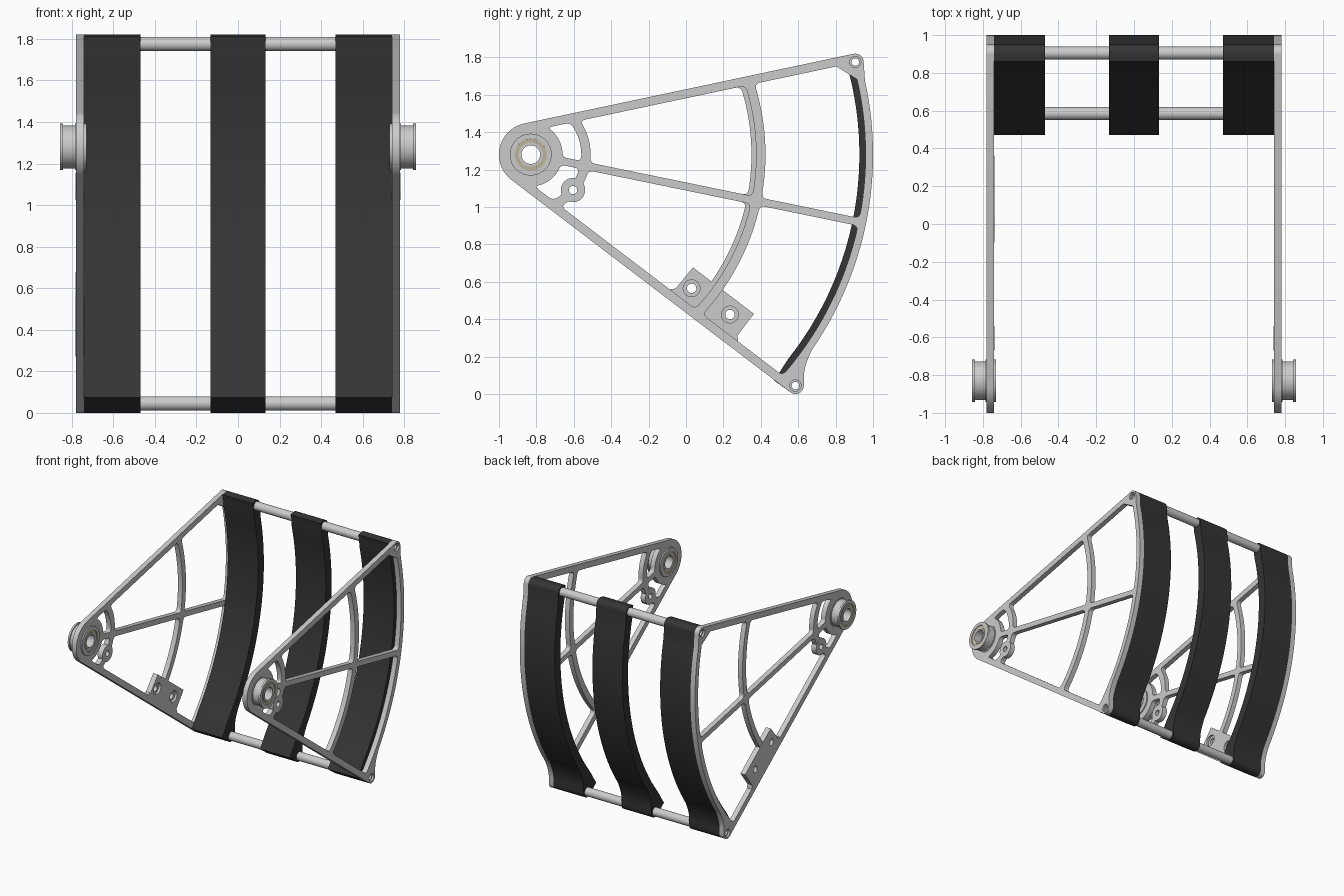
import bpy, bmesh
from math import sin, cos, asin, radians
from mathutils import Matrix, Vector

if "Cube" in bpy.data.objects:
    bpy.data.objects.remove(bpy.data.objects["Cube"])

# Key layout in the side plane (y, z)
PIVOT, TOP, LOW = Vector((-0.83, 1.28)), Vector((0.905, 1.775)), Vector((0.585, 0.045))
A_TOP, A_LOW, A_MID = 11.95, -37.3, -11.6      # bar directions in degrees
HUB_R, ROD_R, OUT_R = 0.17, 0.045, 1.83

black = bpy.data.materials.new("black_strap")
black.diffuse_color = (0.035, 0.035, 0.035, 1)
black.use_nodes = True
black.node_tree.nodes["Principled BSDF"].inputs["Base Color"].default_value = black.diffuse_color
tan = bpy.data.materials.new("tan_bushing")
tan.diffuse_color = (0.50, 0.45, 0.32, 1)
tan.use_nodes = True
tan.node_tree.nodes["Principled BSDF"].inputs["Base Color"].default_value = tan.diffuse_color


def pol(r, a, c=PIVOT):
    return c + Vector((cos(a), sin(a))) * r


def arc(c, r, a0, a1, n=16):
    return [pol(r, radians(a0 + (a1 - a0) * i / n), c) for i in range(n + 1)]


def circle(c, r, n=40):
    return arc(c, r, 0, 360, n)[:-1]


def bezier(p, q, s, n=6):
    return [p * (1 - t) ** 2 + q * 2 * t * (1 - t) + s * t * t for t in (i / n for i in range(n + 1))]


def extrude(name, loops, x0, x1, mat=None):
    """Fill side-plane loops (inner ones are holes) and extrude from x0 to x1."""
    cu = bpy.data.curves.new(name, 'CURVE')
    cu.dimensions, cu.fill_mode, cu.extrude = '2D', 'BOTH', abs(x1 - x0) / 2
    for loop in loops:
        sp = cu.splines.new('POLY')
        sp.points.add(len(loop) - 1)
        for pt, p in zip(sp.points, loop):
            pt.co = (p[0], p[1], 0, 1)
        sp.use_cyclic_u = True
    tmp = bpy.data.objects.new(name + "_curve", cu)
    me = bpy.data.meshes.new_from_object(tmp)
    bpy.data.objects.remove(tmp)
    me.transform(Matrix(((0, 0, 1, (x0 + x1) / 2), (1, 0, 0, 0), (0, 1, 0, 0), (0, 0, 0, 1))))
    bm = bmesh.new()
    bm.from_mesh(me)
    bmesh.ops.remove_doubles(bm, verts=bm.verts, dist=1e-5)
    bmesh.ops.recalc_face_normals(bm, faces=bm.faces)
    bm.to_mesh(me)
    bm.free()
    me.name = name
    me.materials.clear()
    if mat:
        me.materials.append(mat)
    ob = bpy.data.objects.new(name, me)
    bpy.context.collection.objects.link(ob)
    return ob


# Bar inner edges as an angle at a given radius from the pivot
def edge_top(r): return radians(A_TOP) + asin(0.123 / r)
def edge_low(r): return radians(A_LOW) - asin(0.123 / r)
def spoke_up(r): return radians(A_MID) + asin(0.021 / r)
def spoke_dn(r): return radians(A_MID) - asin(0.021 / r)


def window(r1, r2, lo, hi, f, chamfer=False):
    """Rounded opening between two arcs and two bars."""
    def corner(r, fn, sr, sa, cut=None):
        g = cut or f
        on_arc, on_bar = pol(r, fn(r) + sa * g / r), pol(r + sr * g, fn(r + sr * g))
        ctrl = (on_arc + on_bar) / 2 if cut else pol(r, fn(r))
        return bezier(on_arc, ctrl, on_bar)

    def span(r, a, b, n=24):
        return [pol(r, a + (b - a) * i / n) for i in range(1, n)]
    big = 0.09 if chamfer else None
    g = big or f
    return (corner(r2, lo, -1, 1)[::-1]
            + span(r2, lo(r2) + f / r2, hi(r2) - g / r2)
            + corner(r2, hi, -1, -1, big)
            + corner(r1, hi, 1, -1)[::-1]
            + span(r1, hi(r1) - f / r1, lo(r1) + f / r1)
            + corner(r1, lo, 1, 1))


# Curved outer edge shared by plates and straps, from lower rod to upper rod
rim = (arc(LOW, ROD_R, A_LOW - 90, 0, 14)
       + bezier(LOW + Vector((ROD_R, 0.04)), Vector((0.628, 0.15)), pol(OUT_R, radians(-34.5)))
       + arc(PIVOT, OUT_R, -34, 12.5, 48)
       + arc(TOP, ROD_R, 0, A_TOP + 90, 10))
outline = rim + arc(PIVOT, HUB_R, A_TOP + 90, A_LOW + 270, 32)
boss = pol(0.295, radians(-40))

for side, s, ra, rb in (("left", -1, 1.18, 1.225), ("right", 1, 1.205, 1.255)):
    # Side plate with windows, pivot bore and rod holes
    holes = [window(0.32, ra, spoke_up, edge_top, 0.03),
             window(rb, 1.79, spoke_up, edge_top, 0.03, True),
             window(0.32, ra, edge_low, spoke_dn, 0.03),
             window(rb, 1.79, edge_low, spoke_dn, 0.03),
             window(0.17, 0.27, spoke_up, edge_top, 0.025),
             window(0.17, 0.27, edge_low, spoke_dn, 0.025),
             circle(PIVOT, 0.09), circle(TOP, 0.03), circle(LOW, 0.03), circle(boss, 0.022)]
    extrude(side + "_plate", [outline] + holes, s * 0.74, s * 0.78)
    extrude(side + "_stop_boss", [circle(boss, 0.065), circle(boss, 0.022)], s * 0.739, s * 0.781)
    # Flanged pivot hub with bushing insert
    for part, x0, x1, r in (("inner_flange", 0.73, 0.785, 0.112), ("hub_barrel", 0.785, 0.842, 0.103),
                            ("outer_flange", 0.842, 0.857, 0.112)):
        extrude(f"{side}_{part}", [circle(PIVOT, r, 48), circle(PIVOT, 0.085, 48)], s * x0, s * x1)
    extrude(side + "_bushing", [circle(PIVOT, 0.085), circle(PIVOT, 0.065)], s * 0.735, s * 0.851, tan)
    extrude(side + "_sleeve", [circle(PIVOT, 0.065), circle(PIVOT, 0.05)], s * 0.732, s * 0.855)

# Bolt bracket on the left plate, with counterbored holes
u = Vector((cos(radians(A_LOW)), sin(radians(A_LOW))))
v = Vector((-u.y, u.x))
block = [PIVOT + u * a + v * b for a, b in
         ((1.02, -0.13), (1.05, -0.10), (1.055, 0.046), (1.465, 0.046), (1.465, -0.10), (1.495, -0.13))]
bolts = (Vector((0.03, 0.565)), Vector((0.235, 0.425)))
extrude("bracket_inner", [block] + [circle(b, 0.045) for b in bolts], -0.758, -0.739)
extrude("bracket_outer", [block] + [circle(b, 0.025) for b in bolts], -0.781, -0.758)

# Cross rods
for name, c in (("upper_rod", TOP), ("lower_rod", LOW)):
    extrude(name, [circle(c, 0.034), circle(c, 0.02)], -0.765, 0.765)

# Curved straps wrapping the rods
strap = (rim + [Vector((0.86, 1.811)), Vector((0.869, 1.767))]
         + arc(PIVOT, 1.757, 14.3, -38.5, 24) + [Vector((0.497, 0.112)), Vector((0.47, 0.073))])
for name, x0, x1 in (("left_strap", -0.74, -0.47), ("middle_strap", -0.133, 0.133), ("right_strap", 0.47, 0.74)):
    extrude(name, [strap, circle(TOP, 0.033), circle(LOW, 0.033)], x0, x1, black)

# Smooth the round surfaces, keep edges sharp
bpy.ops.object.select_all(action='SELECT')
bpy.context.view_layer.objects.active = bpy.context.selected_objects[0]
bpy.ops.object.shade_smooth_by_angle(angle=radians(30))
